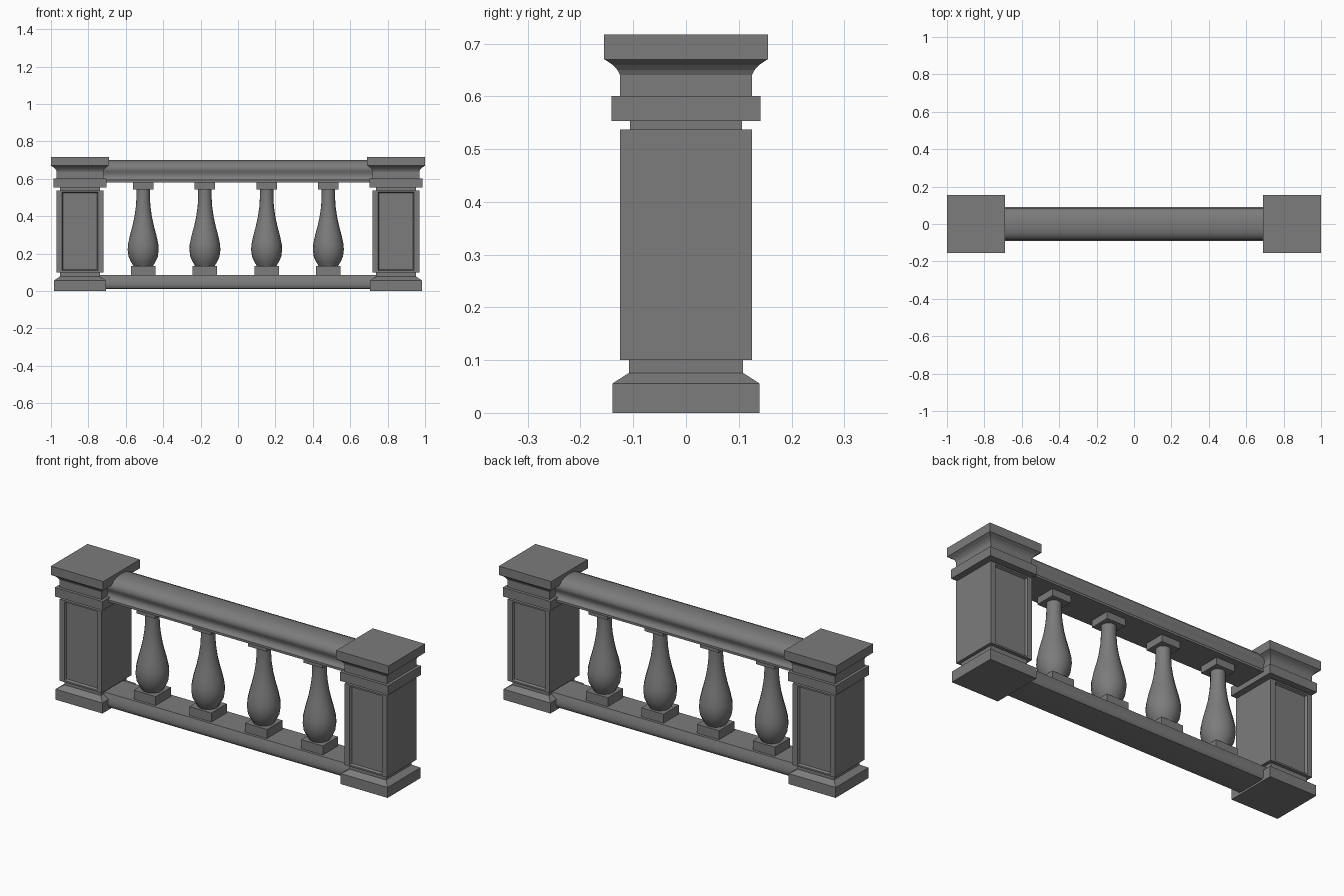
import bpy, bmesh, math
from mathutils import Vector

cube = bpy.data.objects.get("Cube")
if cube:
    bpy.data.objects.remove(cube, do_unlink=True)

stone = bpy.data.materials.new("grey stone")
stone.use_nodes = True
GREY = (0.2, 0.2, 0.2, 1)
stone.diffuse_color = GREY
stone.node_tree.nodes["Principled BSDF"].inputs["Base Color"].default_value = GREY


def finish(bm, name, location=(0, 0, 0), smooth=None):
    """Turn a bmesh into an object, optionally smooth below an angle."""
    bmesh.ops.recalc_face_normals(bm, faces=bm.faces)
    mesh = bpy.data.meshes.new(name)
    bm.to_mesh(mesh)
    bm.free()
    mesh.materials.append(stone)
    obj = bpy.data.objects.new(name, mesh)
    obj.location = location
    bpy.context.collection.objects.link(obj)
    if smooth:
        bpy.ops.object.select_all(action="DESELECT")
        obj.select_set(True)
        bpy.context.view_layer.objects.active = obj
        bpy.ops.object.shade_smooth_by_angle(angle=math.radians(smooth))
    return obj


def loft(bm, rings):
    """Skin a list of closed point loops and cap both ends."""
    loops = [[bm.verts.new(p) for p in ring] for ring in rings]
    n = len(loops[0])
    for a, b in zip(loops, loops[1:]):
        for i in range(n):
            j = (i + 1) % n
            bm.faces.new((a[i], a[j], b[j], b[i]))
    bm.faces.new(loops[0][::-1])
    bm.faces.new(loops[-1])


def square(half, z):
    return [(-half, -half, z), (half, -half, z), (half, half, z), (-half, half, z)]


def circle(radius, z, sides):
    step = math.tau / sides
    return [(radius * math.cos(i * step), radius * math.sin(i * step), z)
            for i in range(sides)]


# Posts: stepped square profile with recessed panels front and back
POST = [(0.139, 0), (0.139, 0.056), (0.108, 0.076), (0.108, 0.1),
        (0.125, 0.1), (0.125, 0.537), (0.106, 0.537), (0.106, 0.553),
        (0.141, 0.553), (0.141, 0.601), (0.125, 0.601), (0.125, 0.64),
        (0.13, 0.65), (0.138, 0.659), (0.153, 0.669), (0.155, 0.67),
        (0.155, 0.717)]


def make_post(name, x):
    bm = bmesh.new()
    loft(bm, [square(half, z) for half, z in POST])
    bmesh.ops.recalc_face_normals(bm, faces=bm.faces)
    panels = [f for f in bm.faces
              if abs(f.normal.y) > 0.9 and f.calc_area() > 0.08]
    for face in panels:
        bmesh.ops.inset_region(bm, faces=[face], thickness=0.04)
        # Widen the side margins' match to the narrow rails above and below
        for v in face.verts:
            v.co.z += 0.02 * (-1 if v.co.z < 0.3 else 1)
        bmesh.ops.inset_region(bm, faces=[face], thickness=0.008, depth=-0.012)
    finish(bm, name, (x, 0, 0))


make_post("left_post", 0.845)
make_post("right_post", -0.845)


# Rails: moulded half profiles mirrored across y and run between the posts
def make_rail(name, half_profile):
    section = half_profile + [(-y, z) for y, z in reversed(half_profile)]
    bm = bmesh.new()
    loft(bm, [[(x, y, z) for y, z in section] for x in (-0.74, 0.74)])
    finish(bm, name, smooth=35)


make_rail("top_rail", [(0.015, 0.7), (0.045, 0.696), (0.067, 0.686),
                       (0.081, 0.671), (0.086, 0.655), (0.082, 0.641),
                       (0.075, 0.628), (0.074, 0.613), (0.08, 0.6),
                       (0.092, 0.592), (0.092, 0.58)])
make_rail("bottom_rail", [(0.08, 0.085), (0.085, 0.07), (0.09, 0.052),
                          (0.092, 0.035), (0.09, 0.022), (0.082, 0.012),
                          (0.06, 0.01)])

# Balusters: square plinth and cap with a turned vase between
VASE = [(0.05, 0.13), (0.065, 0.155), (0.078, 0.183), (0.083, 0.22),
        (0.081, 0.25), (0.071, 0.297), (0.058, 0.345), (0.047, 0.395),
        (0.039, 0.45), (0.036, 0.5), (0.036, 0.545)]

for i in range(4):
    spot = (-0.507 + 0.33 * i, 0, 0)
    for part, half, low, high in (("plinth", 0.065, 0.08, 0.133),
                                  ("cap", 0.055, 0.543, 0.585)):
        bm = bmesh.new()
        loft(bm, [square(half, low), square(half, high)])
        finish(bm, f"baluster_{part}_{i + 1}", spot)
    bm = bmesh.new()
    loft(bm, [circle(r, z, 16) for r, z in VASE])
    finish(bm, f"baluster_vase_{i + 1}", spot, smooth=40)
